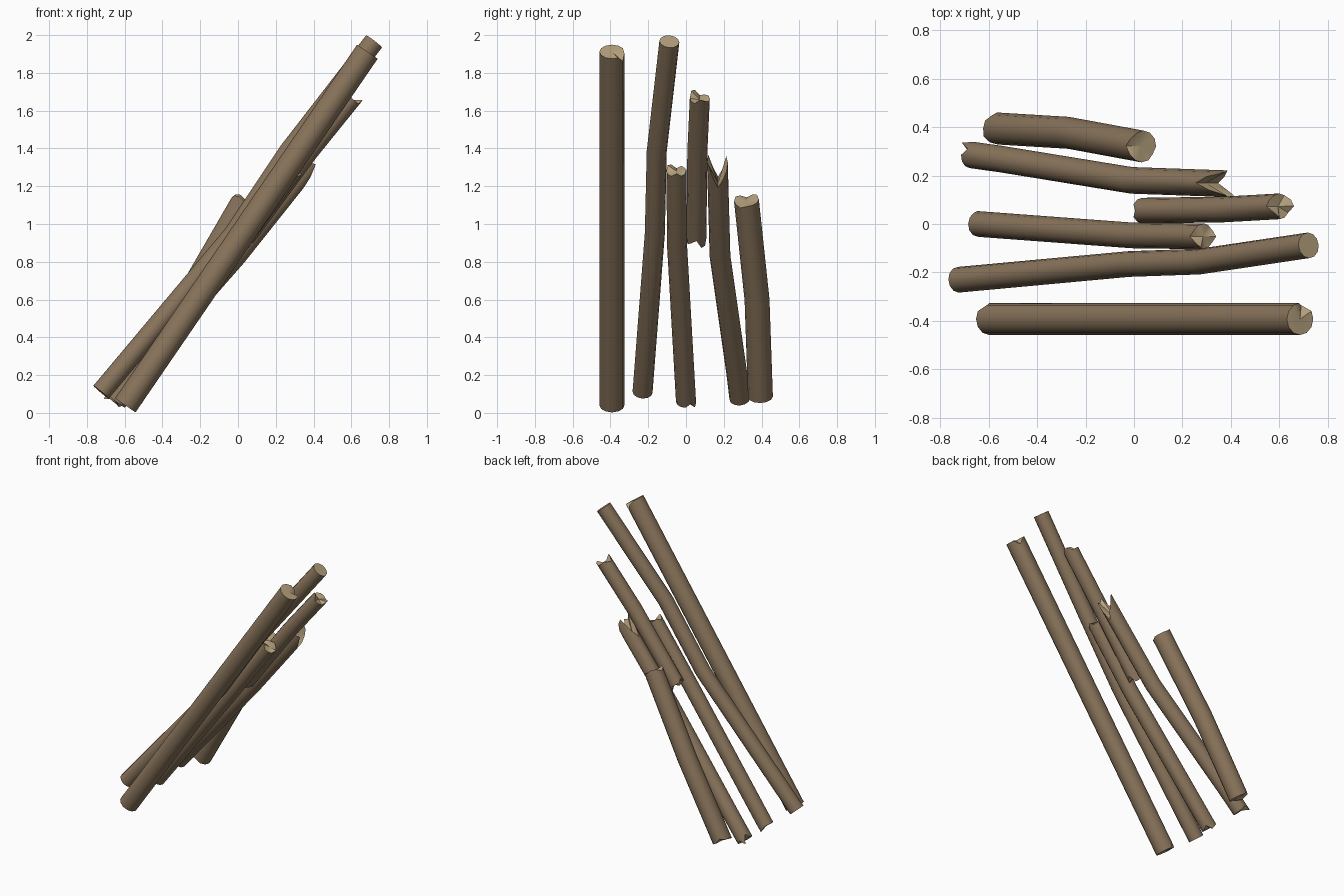
import bpy, bmesh, math
from mathutils import Vector

if "Cube" in bpy.data.objects:
    bpy.data.objects.remove(bpy.data.objects["Cube"])

N = 12  # sides per log


def material(name, rgb):
    m = bpy.data.materials.new(name)
    m.diffuse_color = (*rgb, 1)
    m.use_nodes = True
    m.node_tree.nodes["Principled BSDF"].inputs["Base Color"].default_value = m.diffuse_color
    return m


bark = material("brown bark", (0.25, 0.175, 0.105))
wood = material("pale cut wood", (0.47, 0.36, 0.21))


def log(name, path, r, low=None, high=None, core=(0, 0)):
    """Tube along path; low/high map side number -> extra length at that end.
    Side 0 faces +y, 3 faces up, 6 faces -y, 9 faces down. core moves cap centres."""
    pts = [Vector(p) for p in path]
    bm = bmesh.new()
    rings = []
    last = len(pts) - 1
    for i, p in enumerate(pts):
        t = (pts[min(i + 1, last)] - pts[max(i - 1, 0)]).normalized()
        u = Vector((0, 1, 0))
        u = (u - t * u.dot(t)).normalized()
        v = t.cross(u)
        ring = []
        for k in range(N):
            a = 2 * math.pi * k / N
            co = p + (u * math.cos(a) + v * math.sin(a)) * r
            if i == 0:
                co -= t * (low or {}).get(k, 0)
            if i == last:
                co += t * (high or {}).get(k, 0)
            ring.append(bm.verts.new(co))
        rings.append(ring)
        if i == 0:
            c0 = bm.verts.new(p - t * core[0])
        if i == last:
            c1 = bm.verts.new(p + t * core[1])
    # bark sides
    for a, b in zip(rings, rings[1:]):
        for k in range(N):
            j = (k + 1) % N
            bm.faces.new((a[k], a[j], b[j], b[k]))
    # broken or sawn ends
    for c, ring in ((c0, rings[0]), (c1, rings[-1])):
        for k in range(N):
            f = bm.faces.new((ring[k], ring[(k + 1) % N], c))
            f.material_index = 1
    bmesh.ops.recalc_face_normals(bm, faces=bm.faces)
    me = bpy.data.meshes.new(name)
    bm.to_mesh(me)
    bm.free()
    me.materials.append(bark)
    me.materials.append(wood)
    ob = bpy.data.objects.new(name, me)
    bpy.context.collection.objects.link(ob)
    bpy.ops.object.select_all(action='DESELECT')
    ob.select_set(True)
    bpy.context.view_layer.objects.active = ob
    bpy.ops.object.shade_smooth_by_angle(angle=math.radians(40))


# long straight log at the front
log("front_log", [(-0.597, -0.392, 0.04), (0.685, -0.392, 1.912)], 0.066,
    low={1: -0.03}, high={0: -0.01, 11: -0.04})

# longest, gently bent pole
log("long_bent_pole", [(-0.725, -0.23, 0.11), (-0.02, -0.165, 0.95),
                       (0.27, -0.155, 1.385), (0.72, -0.088, 1.966)], 0.053)

# shorter pole in the middle
log("middle_pole", [(-0.642, 0.0, 0.06), (-0.01, -0.047, 0.88), (0.285, -0.051, 1.28)], 0.053,
    low={0: 0.01, 11: 0.02, 10: -0.02},
    high={0: 0.01, 3: -0.02, 4: 0.01, 5: 0.02, 9: 0.02})

# broken stick resting higher up
log("broken_upper_stick", [(0.035, 0.055, 0.925), (0.37, 0.06, 1.38), (0.60, 0.073, 1.665)], 0.053,
    low={0: 0.0, 3: -0.02, 6: 0.01, 7: 0.02, 9: -0.02, 10: 0.03, 11: 0.03},
    high={3: -0.02, 4: 0.02, 5: 0.03, 2: -0.01, 9: 0.03, 10: 0.02}, core=(-0.02, -0.01))

# pole with a split, forked top
log("split_pole", [(-0.672, 0.285, 0.075), (-0.55, 0.268, 0.215), (-0.01, 0.18, 0.83),
                   (0.36, 0.167, 1.295)], 0.055,
    low={0: -0.01, 1: 0.03, 2: -0.03},
    high={0: 0.04, 1: 0.06, 11: 0.0, 2: -0.04, 3: -0.1, 4: -0.02, 5: 0.07, 6: 0.04,
          7: 0.05, 8: -0.02, 9: -0.09, 10: -0.04}, core=(0, -0.1))

# short thick bent log at the back
log("short_back_log", [(-0.565, 0.394, 0.085), (-0.27, 0.376, 0.60), (0.034, 0.32, 1.125)], 0.066,
    low={1: -0.02, 6: -0.01, 4: 0.01},
    high={1: 0.01, 3: -0.02, 5: 0.01, 8: -0.01}, core=(0, -0.01))
